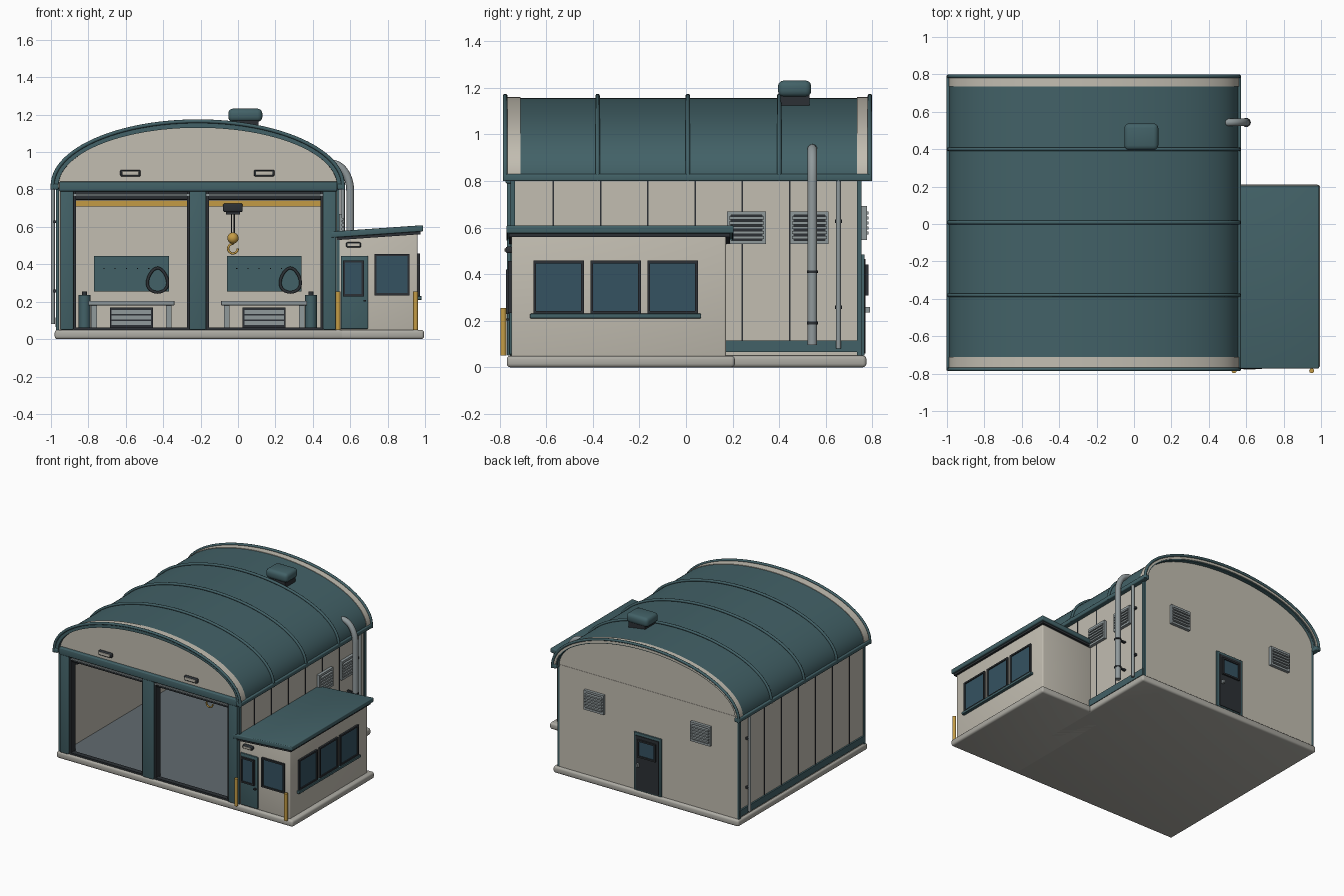
import bpy, bmesh, math
from mathutils import Vector

if "Cube" in bpy.data.objects:
    bpy.data.objects.remove(bpy.data.objects["Cube"])

def mat(name, r, g, b):
    m = bpy.data.materials.new(name)
    m.diffuse_color = (r, g, b, 1)
    m.use_nodes = True
    m.node_tree.nodes["Principled BSDF"].inputs["Base Color"].default_value = m.diffuse_color
    return m

TEAL = mat("teal", .055, .12, .135)
CREAM = mat("cream", .54, .51, .44)
DARK = mat("dark", .025, .03, .035)
YEL = mat("yellow", .55, .33, .06)
GLASS = mat("glass", .035, .085, .12)
GREY = mat("grey", .28, .32, .33)
BASE = mat("concrete", .42, .41, .37)
FLOOR = mat("floor", .12, .145, .16)

def finish(name, bm, m, smooth=False):
    bmesh.ops.recalc_face_normals(bm, faces=bm.faces)
    me = bpy.data.meshes.new(name)
    bm.to_mesh(me)
    bm.free()
    ob = bpy.data.objects.new(name, me)
    bpy.context.collection.objects.link(ob)
    me.materials.append(m)
    if smooth:
        bpy.ops.object.select_all(action='DESELECT')
        ob.select_set(True)
        bpy.context.view_layer.objects.active = ob
        bpy.ops.object.shade_smooth_by_angle(angle=math.radians(40))
    return ob

def box(name, x, y, z, m, bevel=0, roty=0):
    """Box from (min, max) ranges."""
    bm = bmesh.new()
    bmesh.ops.create_cube(bm, size=1)
    c = Vector([(a + b) / 2 for a, b in (x, y, z)])
    for v in bm.verts:
        v.co = Vector((v.co.x * (x[1] - x[0]), v.co.y * (y[1] - y[0]), v.co.z * (z[1] - z[0])))
    if bevel:
        bmesh.ops.bevel(bm, geom=bm.edges[:], offset=bevel, segments=3, profile=.5, affect='EDGES')
    for v in bm.verts:
        v.co += c
        v.co.z += (v.co.x - c.x) * roty
    return finish(name, bm, m, bool(bevel))

def prism(name, pts, y0, y1, m, bevel=0):
    """Extrude an (x, z) outline along y."""
    bm = bmesh.new()
    f = bm.faces.new([bm.verts.new((x, y0, z)) for x, z in pts])
    r = bmesh.ops.extrude_face_region(bm, geom=[f])
    bmesh.ops.translate(bm, vec=(0, y1 - y0, 0), verts=[v for v in r['geom'] if isinstance(v, bmesh.types.BMVert)])
    return finish(name, bm, m, True)

def tube(name, pts, r, m, cyclic=False):
    cu = bpy.data.curves.new(name, 'CURVE')
    cu.dimensions = '3D'
    cu.bevel_depth, cu.bevel_resolution, cu.use_fill_caps = r, 3, True
    s = cu.splines.new('POLY')
    s.points.add(len(pts) - 1)
    for p, q in zip(s.points, pts):
        p.co = (*q, 1)
    s.use_cyclic_u = cyclic
    cu.materials.append(m)
    ob = bpy.data.objects.new(name, cu)
    bpy.context.collection.objects.link(ob)
    bpy.ops.object.select_all(action='DESELECT')
    ob.select_set(True)
    bpy.context.view_layer.objects.active = ob
    bpy.ops.object.convert(target='MESH')
    bpy.ops.object.shade_smooth_by_angle(angle=math.radians(40))

CX, Z0 = -.215, .82
def arch(a, b, n=48):
    return [(CX - a * math.cos(math.pi * i / n), Z0 + b * math.sin(math.pi * i / n)) for i in range(n + 1)]

# Surface placement: face = (axis, wall position, outward sign)
FRONT, BACK = ('Y', -.75, -1), ('Y', .755, 1)
RIGHT, OFFICE = ('X', .535, 1), ('X', .96, 1)
def on(face, name, u, z, w, m, bevel=0):
    d = sorted(face[1] + face[2] * k for k in w)
    return box(name, d, u, z, m, bevel) if face[0] == 'X' else box(name, u, d, z, m, bevel)

def window(face, name, u, z, t=.012):
    on(face, name + "_glass", u, z, (-.01, .006), GLASS)
    for i in (0, 1):
        on(face, name + "_jamb", (u[i] - t / 2, u[i] + t / 2), (z[0] - t / 2, z[1] + t / 2), (-.01, .014), DARK)
        on(face, name + "_rail", u, (z[i] - t / 2, z[i] + t / 2), (-.01, .014), DARK)

def louver(face, u, z):
    on(face, "louver_back", u, z, (-.01, .004), DARK)
    for i in (0, 1):
        on(face, "louver_side", (u[i] - .008, u[i] + .008), (z[0] - .008, z[1] + .008), (-.01, .022), GREY)
        on(face, "louver_rail", u, (z[i] - .008, z[i] + .008), (-.01, .022), GREY)
    for i in range(5):
        h = z[0] + (z[1] - z[0]) * (i + 1) / 6
        on(face, "louver_slat", u, (h - .006, h + .006), (0, .03), GREY)

# Foundation and floor
box("hall_slab", (-.98, .57), (-.77, .775), (0, .05), BASE, .015)
box("office_slab", (.4, .995), (-.77, .21), (0, .049), BASE, .015)
box("hall_floor", (-.94, .51), (-.755, .73), (.04, .058), FLOOR)

# Hall walls, gables, seams, skirting and corner posts
for s in (-1, 1):
    x = CX + s * .75
    inner = CX + s * .71
    box("side_wall", sorted((x, inner)), (-.745, .75), (.045, .84), CREAM)
    for i in range(6):
        y = -.57 + .203 * i
        box("wall_seam", sorted((x, x + s * .004)), (y - .003, y + .003), (.1, .81), DARK)
    box("skirting", sorted((x, x + s * .012)), (.17 if s > 0 else -.74, .745), (.065, .115), TEAL)
    for y in (-.745, .745):
        box("corner_post", (x - .008, x + .008), (y - .01, y + .01), (.05, .81), TEAL)
    box("eave_strip", sorted((CX + s * .745, CX + s * .787)), (-.785, .797), (.8, .83), TEAL, .006)
    xd = CX + s * .775
    tube("downspout", [(xd, .655, .08), (xd, .655, .81)], .011, GREY)
    for z in (.25, .62):
        box("downspout_clip", sorted((x, xd)), (.64, .67), (z, z + .015), DARK)
box("back_wall", (-.96, .53), (.72, .755), (.045, .82), CREAM)
for y0, y1 in ((-.75, -.715), (.72, .753)):
    prism("gable", arch(.755, .325), y0, y1, CREAM)

# Arched roof, pale end bands and ribs
prism("roof", arch(.772, .337) + arch(.745, .31)[::-1], -.775, .785, TEAL)
for y0, y1 in ((-.77, -.71), (.735, .79)):
    prism("roof_end_band", arch(.776, .341) + arch(.752, .317)[::-1], y0, y1, CREAM)
for y in (-.777, -.38, .008, .4, .79):
    pts = [(x, y, z) for x, z in arch(.777, .345)]
    tube("roof_rib", [(pts[0][0], y, .8)] + pts + [(pts[-1][0], y, .8)], .01, TEAL)
for y in (-.765, .775):
    tube("roof_inner_trim", [(x, y, z) for x, z in arch(.75, .317)], .006, DARK)

# Front door frame with two bays
for x in ((-.95, -.88), (-.26, -.17), (.455, .525)):
    box("door_pillar", x, (-.77, -.69), (.05, .8), TEAL, .006)
box("door_header", (-.955, .53), (-.775, -.69), (.79, .842), TEAL, .006)
for x0, x1 in ((-.88, -.26), (-.17, .455)):
    box("rolled_door_housing", (x0, x1), (-.745, -.66), (.745, .79), DARK, .006)
    box("rolled_door_edge", (x0, x1), (-.755, -.745), (.765, .775), GREY)
    for x in (x0, x1 - .014):
        box("door_track", (x, x + .014), (-.755, -.7), (.055, .79), DARK)
    box("door_sill", (x0, x1), (-.757, -.72), (.05, .063), DARK)

# Front lamps
for x in (-.575, .14):
    on(FRONT, "lamp_housing", (x - .055, x + .055), (.87, .905), (-.005, .02), DARK, .008)
    on(FRONT, "lamp_lens", (x - .045, x + .045), (.877, .898), (.01, .026), CREAM, .004)

# Overhead crane
box("crane_beam", (-.92, .49), (-.33, -.27), (.71, .742), YEL)
for x in (-.92, .46):
    box("crane_rail", (x, x + .03), (-.65, .72), (.68, .71), DARK)
box("crane_trolley", (-.08, .025), (-.35, -.25), (.68, .725), DARK, .008)
box("crane_drum", (-.065, .01), (-.33, -.27), (.665, .69), DARK)
for x in (-.035, -.02):
    tube("crane_cable", [(x, -.3, .55), (x, -.3, .68)], .003, DARK)
bm = bmesh.new()
bmesh.ops.create_uvsphere(bm, u_segments=20, v_segments=12, radius=.03)
bmesh.ops.translate(bm, vec=(-.027, -.3, .54), verts=bm.verts)
finish("hook_block", bm, YEL, True)
tube("hook", [(-.027, -.3, .52)] + [(-.027 + .026 * math.cos(t), -.3, .484 + .026 * math.sin(t))
     for t in [math.radians(90 + 17 * i) for i in range(17)]], .006, YEL)

# Workbenches with tool boards, hoses and gas bottles
for x, xb in ((-.57, -.82), (.14, .39)):
    box("bench_top", (x - .23, x + .23), (.5, .71), (.18, .205), GREY, .004)
    for s in (-1, 1):
        for y in (.52, .66):
            box("bench_leg", (x + s * .2 - .015, x + s * .2 + .015), (y, y + .03), (.055, .18), GREY)
    box("drawer_unit", (x - .115, x + .115), (.53, .7), (.055, .17), DARK)
    for z in (.075, .105, .135):
        box("drawer_front", (x - .105, x + .105), (.522, .54), (z, z + .022), GREY)
    box("tool_board", (x - .2, x + .2), (.7, .722), (.255, .445), TEAL)
    for i in range(6):
        box("tool_peg", (x - .15 + .06 * i, x - .144 + .06 * i), (.68, .7), (.375, .381), DARK)
    hx = x + .14
    tube("hose_loop", [(hx + .053 * math.sin(t) * (1 - .25 * math.cos(t)), .68, .315 + .065 * math.cos(t))
         for t in [math.tau * i / 28 for i in range(28)]], .008, DARK, True)
    tube("gas_bottle", [(xb, .6, .055), (xb, .6, .235)], .032, TEAL)
    tube("bottle_valve", [(xb, .6, .23), (xb, .6, .255)], .014, DARK)

# Side office with sloped roof
box("office_body", (.51, .96), (-.75, .172), (.045, .57), CREAM, .008)
box("office_roof", (.497, .99), (-.772, .205), (.559, .592), TEAL, .006, .07)
box("office_fascia", (.53, .975), (-.76, .19), (.545, .566), DARK, 0, .07)
for y in (-.65, -.405, -.16):
    window(OFFICE, "office_window", (y, y + .205), (.235, .452))
on(OFFICE, "window_sill", (-.67, .065), (.21, .23), (-.005, .022), TEAL, .004)
window(FRONT, "office_front_window", (.735, .912), (.24, .45))
on(FRONT, "office_door", (.55, .695), (.055, .445), (-.01, .01), TEAL, .003)
window((FRONT[0], -.76, -1), "office_door_window", (.567, .667), (.235, .415))
on(FRONT, "office_door_handle", (.67, .685), (.2, .21), (0, .025), DARK)
on(FRONT, "office_lamp", (.578, .658), (.49, .518), (-.005, .025), DARK, .008)
on(FRONT, "office_lamp_lens", (.586, .65), (.497, .511), (.01, .029), CREAM)
for x in (.535, .95):
    tube("bollard", [(x, -.785, .05), (x, -.785, .255)], .0135, YEL)

# Wall louvers and back door
for y in (.185, .455):
    louver(RIGHT, (y, y + .15), (.537, .662))
for x in (-.66, .23):
    louver(BACK, (x - .075, x + .075), (.555, .685))
on(BACK, "back_door_frame", (-.33, -.1), (.05, .485), (-.005, .012), TEAL, .003)
on(BACK, "back_door", (-.31, -.12), (.06, .465), (0, .017), DARK)
window((BACK[0], .77, 1), "back_door_window", (-.285, -.145), (.315, .435))
on(BACK, "back_door_handle", (-.15, -.135), (.235, .26), (.01, .035), GREY)

# Exhaust pipe and roof vent
bend = [(.5 + .1 * math.cos(t), .543, .79 + .148 * math.sin(t)) for t in [math.pi / 2 * i / 12 for i in range(13)]]
tube("exhaust_pipe", [(.6, .543, .095)] + bend + [(.47, .543, .938)], .021, GREY)
for z in (.19, .41):
    tube("pipe_band", [(.6, .543, z - .006), (.6, .543, z + .006)], .025, DARK)
    box("pipe_bracket", (.53, .6), (.535, .55), (z - .006, z + .006), DARK)
box("vent_base", (-.03, .11), (.405, .53), (1.11, 1.17), DARK)
box("vent_cap", (-.052, .13), (.395, .538), (1.162, 1.232), TEAL, .025)
